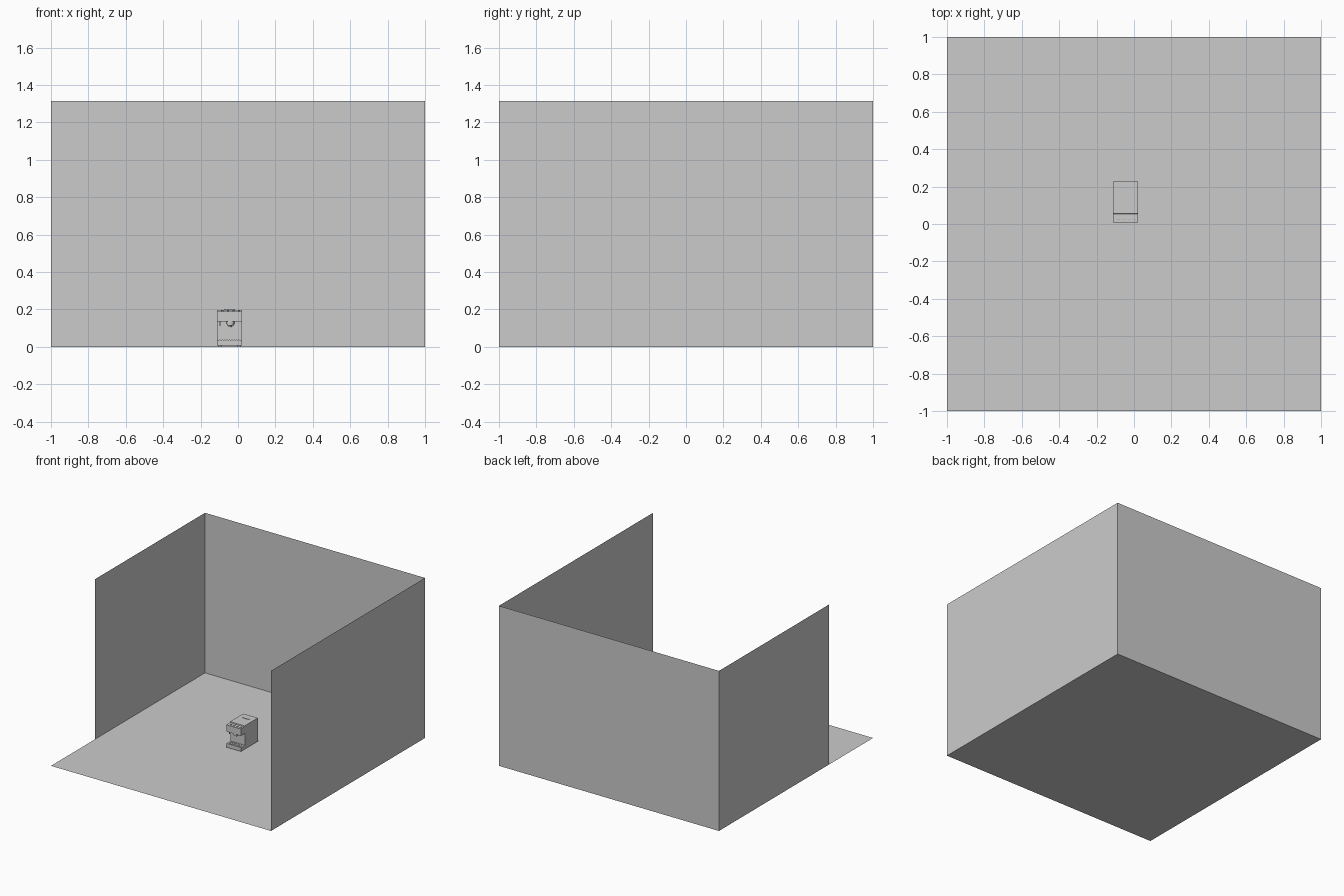
import bpy, bmesh, math
from mathutils import Vector

if "Cube" in bpy.data.objects:
    bpy.data.objects.remove(bpy.data.objects["Cube"])


def mesh_object(name, bm):
    me = bpy.data.meshes.new(name)
    bm.to_mesh(me)
    bm.free()
    ob = bpy.data.objects.new(name, me)
    bpy.context.collection.objects.link(ob)
    return ob


def quad(name, corners):
    bm = bmesh.new()
    bm.faces.new([bm.verts.new(c) for c in corners])
    return mesh_object(name, bm)


def wall(name, a, b, height=1.315):
    return quad(name, [(*a, 0), (*b, 0), (*b, height), (*a, height)])


def box(name, lo, hi, bevel=0):
    bm = bmesh.new()
    bmesh.ops.create_cube(bm, size=1)
    for v in bm.verts:
        v.co = [l + (c + 0.5) * (h - l) for c, l, h in zip(v.co, lo, hi)]
    ob = mesh_object(name, bm)
    if bevel:
        m = ob.modifiers.new("bevel", 'BEVEL')
        m.width, m.segments = bevel, 2
    return ob


def rod(name, start, end, radius, sides=16):
    a, b = Vector(start), Vector(end)
    bpy.ops.mesh.primitive_cylinder_add(vertices=sides, radius=radius,
                                        depth=(b - a).length, location=(a + b) / 2)
    ob = bpy.context.object
    ob.name = name
    ob.rotation_euler = (b - a).to_track_quat('Z', 'Y').to_euler()
    bpy.ops.object.shade_smooth_by_angle(angle=math.radians(40))
    return ob


# Room: floor and three thin walls, left one shorter
quad("floor", [(-1, -1, 0), (1, -1, 0), (1, 1, 0), (-1, 1, 0)])
wall("back_wall", (-1, 1), (1, 1))
wall("right_wall", (1, 1), (1, -1))
wall("left_wall", (-1, -0.43), (-1, 1))

# Coffee machine body: C-shaped side profile (y, z) extruded across x
X0, X1 = -0.112, 0.021
profile = [(0.008, 0.006), (0.227, 0.006), (0.227, 0.198), (0.056, 0.198),
           (0.054, 0.190), (0.008, 0.190), (0.008, 0.134), (0.06, 0.134),
           (0.06, 0.037), (0.008, 0.037)]
bm = bmesh.new()
face = bm.faces.new([bm.verts.new((X0, y, z)) for y, z in profile])
ext = bmesh.ops.extrude_face_region(bm, geom=[face])
bmesh.ops.translate(bm, vec=(X1 - X0, 0, 0),
                    verts=[g for g in ext["geom"] if isinstance(g, bmesh.types.BMVert)])
bmesh.ops.recalc_face_normals(bm, faces=bm.faces)
mesh_object("machine_body", bm)

# Drip grate slats and feet
for i in range(9):
    x = X0 + 0.014 + i * 0.0125
    box("drip_grate_slat", (x, 0.014, 0.036), (x + 0.005, 0.054, 0.039))
for x in (X0 + 0.015, X1 - 0.015):
    for y in (0.025, 0.21):
        rod("foot", (x, y, 0), (x, y, 0.008), 0.008)

# Brewing head, filter holder and handle
CX = -0.042
rod("brew_head", (CX, 0.034, 0.122), (CX, 0.034, 0.136), 0.022, 24)
rod("filter_holder", (CX, 0.034, 0.115), (CX, 0.034, 0.123), 0.017, 24)
for dx in (-0.006, 0.006):
    rod("coffee_spout", (CX + dx, 0.034, 0.106), (CX + dx, 0.034, 0.117), 0.003, 10)

# Steam wand
rod("steam_wand", (-0.096, 0.03, 0.136), (-0.096, 0.026, 0.112), 0.003, 10)

# Raised controls on the front ledge
for i in range(4):
    x = -0.09 + i * 0.03
    box("control_button", (x, 0.022, 0.188), (x + 0.012, 0.034, 0.194), 0.001)

# Lid handle on top
box("lid_handle", (-0.075, 0.163, 0.197), (-0.015, 0.169, 0.201))
